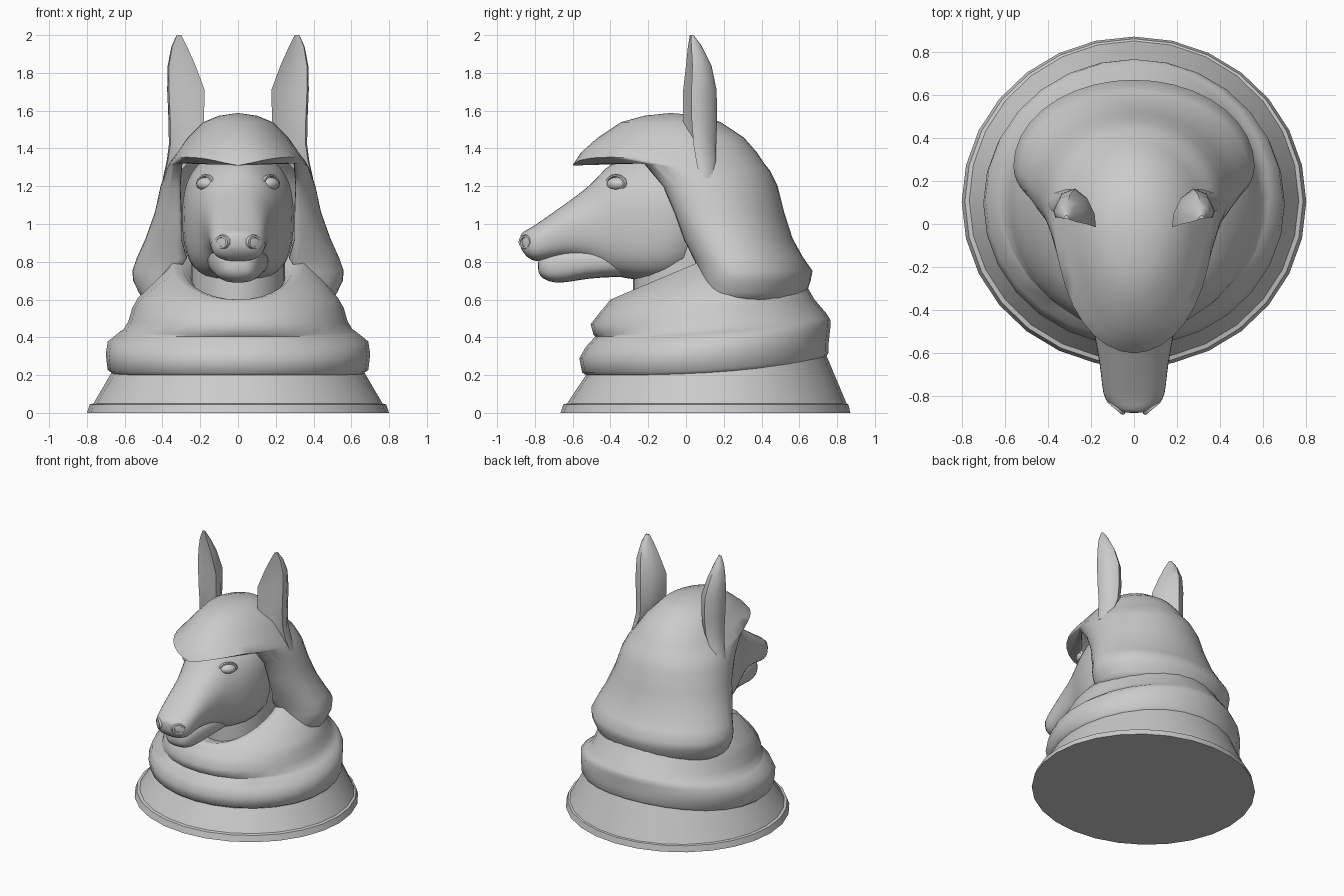
import bpy, bmesh
from math import sin, cos, pi, radians

if "Cube" in bpy.data.objects:
    bpy.data.objects.remove(bpy.data.objects["Cube"])


def smooth(ob, angle=40):
    bpy.ops.object.select_all(action='DESELECT')
    bpy.context.view_layer.objects.active = ob
    ob.select_set(True)
    bpy.ops.object.shade_smooth_by_angle(angle=radians(angle))


def loft(name, rings, closed=True, caps=True, angle=40):
    """Skin a list of equally long point rings."""
    bm = bmesh.new()
    rows = [[bm.verts.new(p) for p in r] for r in rings]
    n = len(rows[0])
    for a, b in zip(rows, rows[1:]):
        for i in range(n if closed else n - 1):
            j = (i + 1) % n
            bm.faces.new((a[i], a[j], b[j], b[i]))
    if caps:
        bm.faces.new(rows[0])
        bm.faces.new(rows[-1])
    bmesh.ops.remove_doubles(bm, verts=bm.verts, dist=0.0005)
    bmesh.ops.recalc_face_normals(bm, faces=bm.faces)
    me = bpy.data.meshes.new(name)
    bm.to_mesh(me)
    bm.free()
    ob = bpy.data.objects.new(name, me)
    bpy.context.collection.objects.link(ob)
    smooth(ob, angle)
    return ob


def spow(v, e):
    return abs(v) ** e * (1 if v >= 0 else -1)


# Base and draped collar: z front, z back, y front, y back, half width, tilt curve
def collar_ring(zf, zb, yf, yb, w, e, n=28):
    pts = []
    for i in range(n):
        a = 2 * pi * i / n
        s = (1 + sin(a)) / 2
        pts.append((w * cos(a), (yf + yb) / 2 + (yb - yf) / 2 * sin(a), zf + (zb - zf) * s ** e))
    return pts


base_rows = [(0, 0, -.665, .87, .80, 1), (.045, .045, -.65, .86, .785, 1),
             (.05, .05, -.63, .85, .765, 1), (.20, .30, -.53, .745, .67, 3)]
fold_rows = [(.20, .30, -.53, .745, .67, 3), (.215, .32, -.55, .755, .69, 3),
             (.29, .37, -.565, .755, .70, 2), (.35, .46, -.53, .765, .69, 2),
             (.405, .49, -.48, .765, .63, 2), (.415, .50, -.49, .76, .61, 2),
             (.47, .53, -.505, .74, .58, 2), (.54, .60, -.45, .68, .56, 2),
             (.575, .67, -.42, .64, .53, 1.5),
             (.60, .96, -.40, .45, .35, 1), (.60, .94, -.38, .42, .29, 1),
             (.58, .87, -.29, .36, .25, 1)]
loft("base", [collar_ring(*r) for r in base_rows])
loft("draped_collar", [collar_ring(*r) for r in fold_rows], caps=False, angle=58)

# Neck
loft("neck", [collar_ring(z, z, -.28, .34, .25, 1) for z in (.55, .75, .95)], caps=False)


# Hood: z, edge x, edge y, side x, side y, back y, brow lift, edge lift
def hood_arc(z, xe, ye, xs, ys, yb, lift=0, edge=0, n=9):
    half = []
    for i in range(n):
        a = pi / 2 * i / n
        half.append((xe + (xs - xe) * sin(a), ys + (ye - ys) * cos(a),
                     z + lift * sin(2 * a) + edge * cos(a)))
    for i in range(n + 1):
        a = pi / 2 * i / n
        half.append((xs * cos(a), ys + (yb - ys) * sin(a), z))
    return half + [(-x, y, h) for x, y, h in reversed(half[:-1])]


hood_rows = [(1.578, 0, -.08, 0, -.08, -.08), (1.563, 0, -.22, .10, -.05, .08),
             (1.53, 0, -.34, .18, -.05, .18), (1.45, 0, -.46, .26, 0, .30),
             (1.37, 0, -.55, .315, 0, .37, .02), (1.31, 0, -.59, .355, 0, .41, .045),
             (1.28, .295, -.22, .37, .05, .435, 0, .05), (1.20, .305, -.11, .40, .10, .475),
             (1.06, .30, -.05, .43, .15, .51), (.92, .30, 0, .48, .20, .555),
             (.82, .27, .05, .525, .24, .61), (.75, .32, .08, .55, .27, .66),
             (.70, .36, .10, .545, .27, .65), (.64, .40, .12, .515, .27, .63),
             (.58, .40, .12, .48, .27, .59)]
hood = loft("hood", [hood_arc(*r) for r in hood_rows], closed=False, caps=False, angle=50)
m = hood.modifiers.new("thickness", 'SOLIDIFY')
m.thickness = .02
m.offset = 0


# Head and lower jaw: y, z top, z bottom, half width, roundness of top and bottom
def face_ring(y, zt, zb, w, top=.85, bottom=.75, n=20):
    pts = []
    for i in range(n):
        a = 2 * pi * i / n
        e = top if sin(a) > 0 else bottom
        pts.append((w * spow(cos(a), e), y, (zt + zb) / 2 + (zt - zb) / 2 * spow(sin(a), e)))
    return pts


head_rows = [(-.878, .94, .88, .035), (-.865, .96, .85, .085), (-.82, .98, .80, .14),
             (-.75, 1.03, .80, .15), (-.65, 1.10, .825, .16), (-.52, 1.195, .80, .185, 1),
             (-.46, 1.26, .76, .20, 1), (-.40, 1.33, .725, .22, 1), (-.27, 1.37, .70, .275, .95, .65),
             (-.12, 1.40, .69, .305, .8, .65), (.10, 1.40, .72, .30)]
jaw_rows = [(-.785, .81, .75, .045), (-.765, .84, .71, .09), (-.69, .88, .68, .12),
            (-.58, .90, .70, .145), (-.45, .90, .72, .165), (-.25, .87, .715, .17)]
for name, rows in (("head", head_rows), ("lower_jaw", jaw_rows)):
    ob = loft(name, [face_ring(*r) for r in rows], angle=80)
    ob.modifiers.new("soften", 'SUBSURF').levels = 1


# Ears: z, inner x, outer x, front y, back y; hollowed crescent section
section = [(0, 0), (.03, .35), (.2, .75), (.5, 1), (.8, .88), (1, .45), (.95, .25), (.5, .3)]
ear_rows = [(1.24, .34, .398, .05, .15), (1.33, .26, .378, .02, .16), (1.42, .20, .366, 0, .16),
            (1.55, .18, .368, -.015, .165), (1.71, .177, .375, -.015, .162),
            (1.84, .225, .372, 0, .135), (1.94, .27, .352, .01, .085), (2.0, .30, .325, .02, .04)]


def place(name, add, loc, scale, rot=(0, 0, 0), **kw):
    add(location=loc, rotation=rot, **kw)
    ob = bpy.context.object
    ob.name = name
    ob.scale = scale
    smooth(ob, 60)


sphere = bpy.ops.mesh.primitive_uv_sphere_add
torus = bpy.ops.mesh.primitive_torus_add
for s, side in ((1, "left"), (-1, "right")):
    loft("ear_" + side, [[(s * (a + (b - a) * u), f + (k - f) * v, z) for u, v in section]
                         for z, a, b, f, k in ear_rows], angle=50)
    # Eye with lid ring, facing outward and forward
    turn = s * radians(50)
    place("eye_" + side, sphere, (s * .168, -.366, 1.212), (.06, .045, .036), (0, 0, turn),
          segments=16, ring_count=10, radius=1)
    place("eyelid_" + side, torus, (s * .171, -.370, 1.214), (1, .70, 1), (pi / 2, 0, turn),
          major_radius=.06, minor_radius=.012, major_segments=20, minor_segments=6)
    # Nostril rim
    place("nostril_" + side, torus, (s * .082, -.848, .905), (1, .75, 1), (pi / 2, 0, s * radians(40)),
          major_radius=.038, minor_radius=.014, major_segments=16, minor_segments=6)
